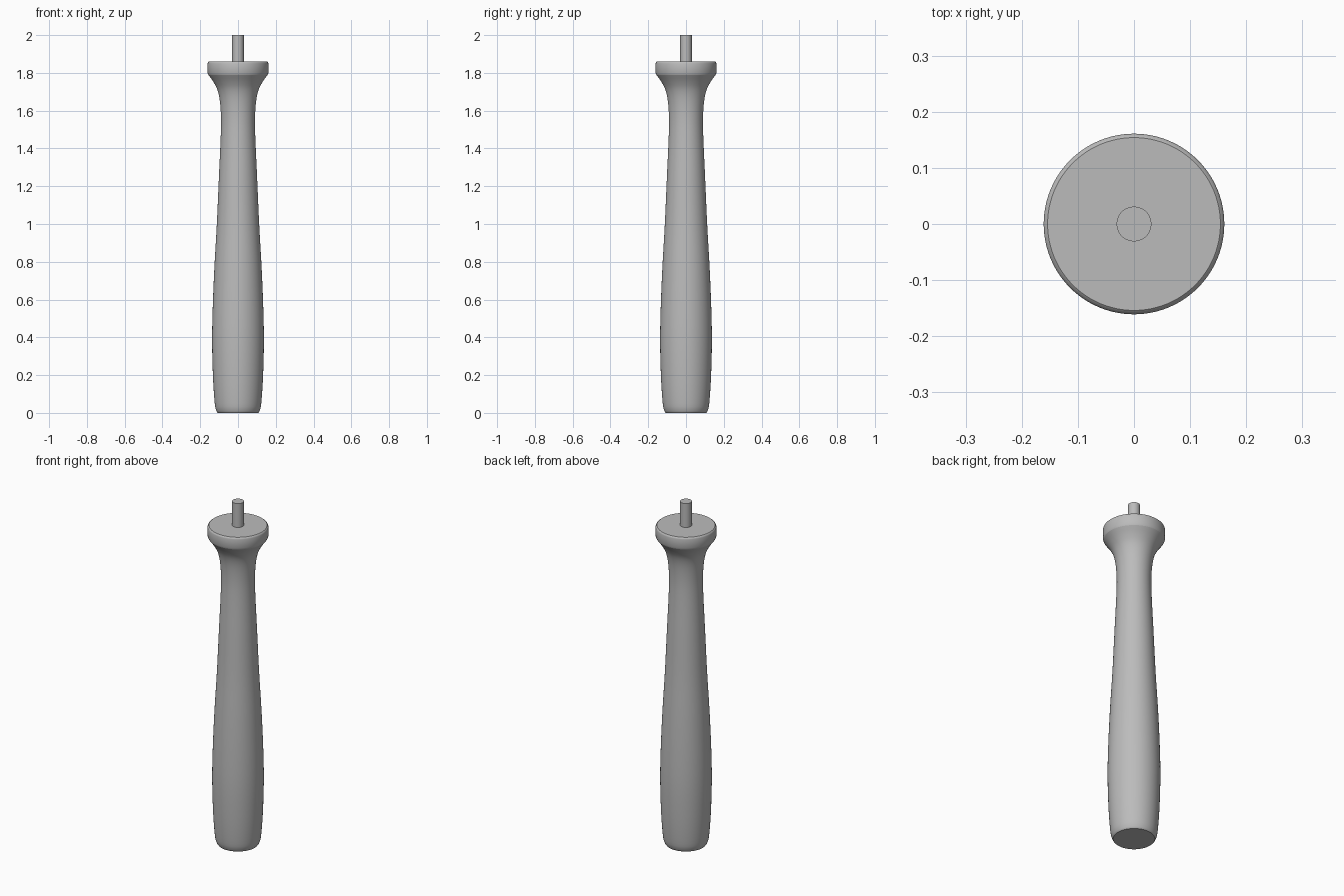
import bpy
import bmesh
import math
from mathutils import Vector

cube = bpy.data.objects.get("Cube")
if cube:
    bpy.data.objects.remove(cube, do_unlink=True)

SIDES = 96

grey = bpy.data.materials.new("plain grey")
grey.use_nodes = True
colour = (0.5, 0.5, 0.5, 1)
grey.diffuse_color = colour
grey.node_tree.nodes["Principled BSDF"].inputs["Base Color"].default_value = colour


def smooth_path(points, steps=4):
    """Catmull-Rom curve through (radius, height) points."""
    pts = [Vector(p) for p in points]
    ends = [pts[0] * 2 - pts[1]] + pts + [pts[-1] * 2 - pts[-2]]
    path = []
    for a, b, c, d in zip(ends, ends[1:], ends[2:], ends[3:]):
        for i in range(steps):
            t = i / steps
            path.append(0.5 * (2 * b + (c - a) * t + (2 * a - 5 * b + 4 * c - d) * t ** 2
                               + (3 * b - a - 3 * c + d) * t ** 3))
    return path + [pts[-1]]


def turned(name, profile):
    """Lathe a (radius, height) profile about z and cap both ends."""
    bm = bmesh.new()
    rings = [[bm.verts.new((r * math.cos(math.tau * i / SIDES),
                            r * math.sin(math.tau * i / SIDES), z))
              for i in range(SIDES)] for r, z in profile]
    for low, high in zip(rings, rings[1:]):
        for i in range(SIDES):
            j = (i + 1) % SIDES
            bm.faces.new((low[i], low[j], high[j], high[i]))
    bm.faces.new(rings[0][::-1])
    bm.faces.new(rings[-1])
    mesh = bpy.data.meshes.new(name)
    bm.to_mesh(mesh)
    bm.free()
    mesh.materials.append(grey)
    obj = bpy.data.objects.new(name, mesh)
    bpy.context.collection.objects.link(obj)
    bpy.ops.object.select_all(action="DESELECT")
    obj.select_set(True)
    bpy.context.view_layer.objects.active = obj
    bpy.ops.object.shade_smooth_by_angle(angle=math.radians(35))
    return obj


# Swelling grip that narrows to a neck and flares under the collar
turned("handle", smooth_path([
    (0.108, 0), (0.115, 0.012), (0.123, 0.05), (0.132, 0.18), (0.137, 0.37),
    (0.134, 0.55), (0.125, 0.77), (0.112, 1.0), (0.101, 1.25), (0.092, 1.45),
    (0.09, 1.56), (0.096, 1.65), (0.109, 1.71), (0.13, 1.752), (0.157, 1.79)]))

# Flat collar with rounded rims
turned("collar", [(0.157, 1.79), (0.161, 1.8), (0.161, 1.85), (0.159, 1.856),
                  (0.154, 1.86)])

# Threadless mounting stud
turned("stud", [(0.031, 1.85), (0.031, 2)])
